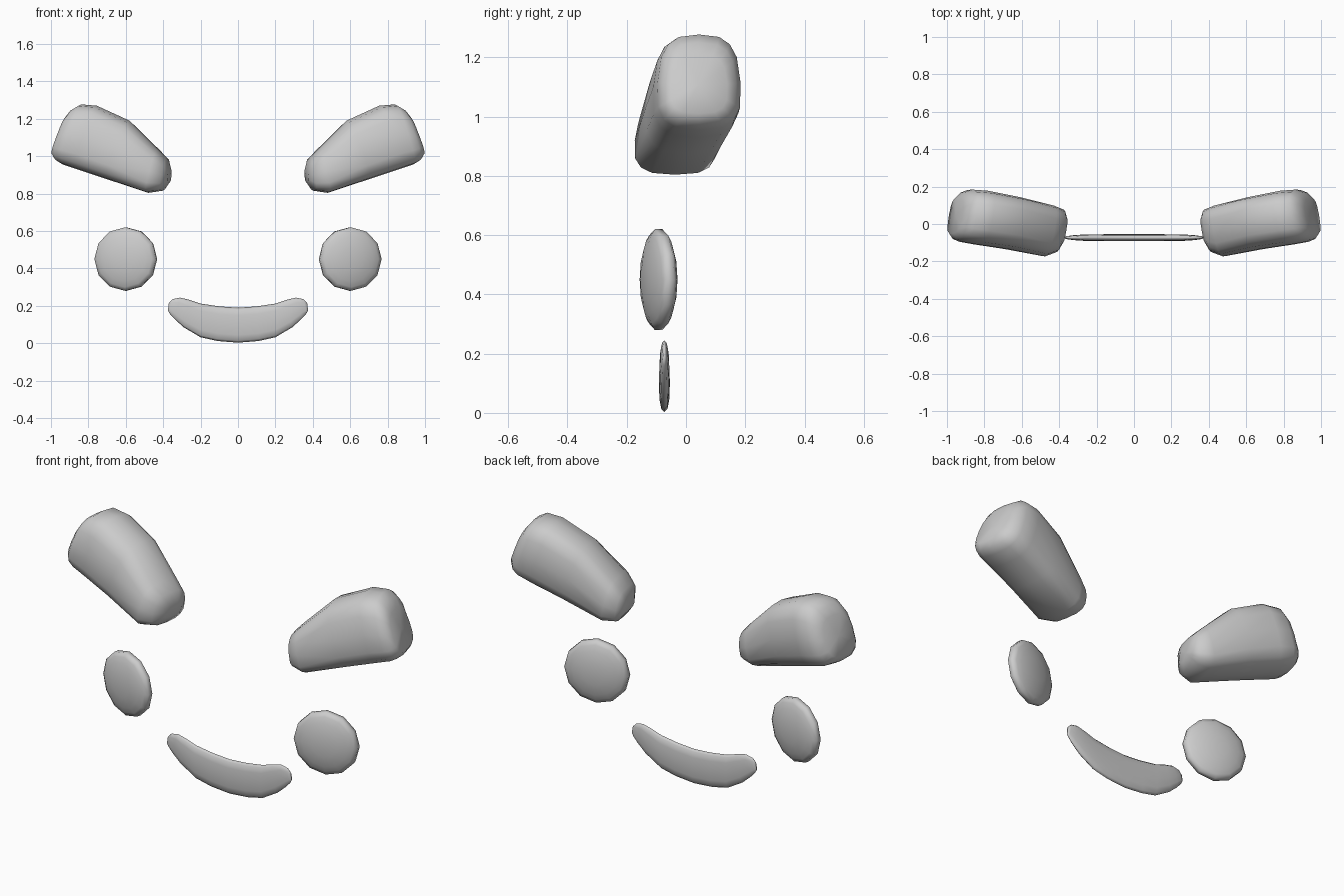
import bpy, bmesh
from math import sin, cos, pi, radians, copysign
from mathutils import Vector, Matrix

if "Cube" in bpy.data.objects:
    bpy.data.objects.remove(bpy.data.objects["Cube"])


def finish(name, rings, mirror=True):
    """Skin a list of closed rings, cap both ends, smooth, mirror across x."""
    bm = bmesh.new()
    loops = [[bm.verts.new(p) for p in ring] for ring in rings]
    n = len(loops[0])
    for a, b in zip(loops, loops[1:]):
        for i in range(n):
            j = (i + 1) % n
            bm.faces.new((a[i], a[j], b[j], b[i]))
    for loop in (loops[0], loops[-1]):
        mid = bm.verts.new(sum((v.co for v in loop), Vector()) / n)
        for i in range(n):
            bm.faces.new((loop[i], loop[(i + 1) % n], mid))
    bmesh.ops.recalc_face_normals(bm, faces=bm.faces)
    for f in bm.faces:
        f.smooth = True
    me = bpy.data.meshes.new(name)
    bm.to_mesh(me)
    bm.free()
    ob = bpy.data.objects.new(name, me)
    bpy.context.collection.objects.link(ob)
    if mirror:
        m = ob.modifiers.new("mirror", 'MIRROR')
        m.use_mirror_merge = False
    return ob


def section(bot, top, yc, hw, power, taper=0.0, skew=0.0, n=16):
    """Rounded cross-section between a bottom and top (x, z) point."""
    ring = []
    for i in range(n):
        a = 2 * pi * i / n
        u = copysign(abs(cos(a)) ** (2 / power), cos(a))
        v = copysign(abs(sin(a)) ** (2 / power), sin(a))
        t = (v + 1) / 2
        dy = u * hw * (1 - taper * v)
        x = bot[0] + (top[0] - bot[0]) * t - skew * dy
        z = bot[1] + (top[1] - bot[1]) * t
        ring.append(Vector((x, yc + dy, z)))
    return ring


# Ears: chunky rounded blocks, yawed and rising outward
ear = [
    ((.370, .860), (.362, .930), -.035, .060),
    ((.405, .815), (.378, .985), -.037, .112),
    ((.480, .804), (.425, 1.035), -.037, .136),
    ((.700, .877), (.580, 1.190), .005, .140),
    ((.860, .930), (.755, 1.270), .034, .144),
    ((.935, .955), (.840, 1.277), .044, .140),
    ((.968, .975), (.885, 1.250), .044, .125),
    ((.990, 1.010), (.917, 1.210), .044, .095),
]
finish("ears", [section(b, t, y, w, 3.0, .08, .17) for b, t, y, w in ear])

# Cheeks: twelve-sided lenses turned slightly outward
half = [(.06, .049), (.12, .036), (.15, .025), (.17, .013)]
lens = half + [(r, -d) for r, d in reversed(half)]
place = Matrix.Translation((.6, -.0925, .45)) @ Matrix.Rotation(radians(14), 4, 'Z')
finish("cheeks", [[place @ Vector((r * cos(i * pi / 6), -d, r * sin(i * pi / 6)))
                   for i in range(12)] for r, d in lens])

# Mouth: thin upturned smile
side = [
    ((.11, .012), (.10, .197), .0185),
    ((.20, .032), (.20, .212), .018),
    ((.29, .085), (.26, .232), .0165),
    ((.34, .130), (.31, .244), .013),
    ((.367, .160), (.35, .236), .008),
    ((.375, .175), (.37, .215), .004),
]
smile = [((-b[0], b[1]), (-t[0], t[1]), w) for b, t, w in reversed(side)]
smile += [((0, .003), (0, .190), .0185)] + side
finish("mouth", [section(b, t, -.073, w, 2.4, n=12) for b, t, w in smile], mirror=False)
